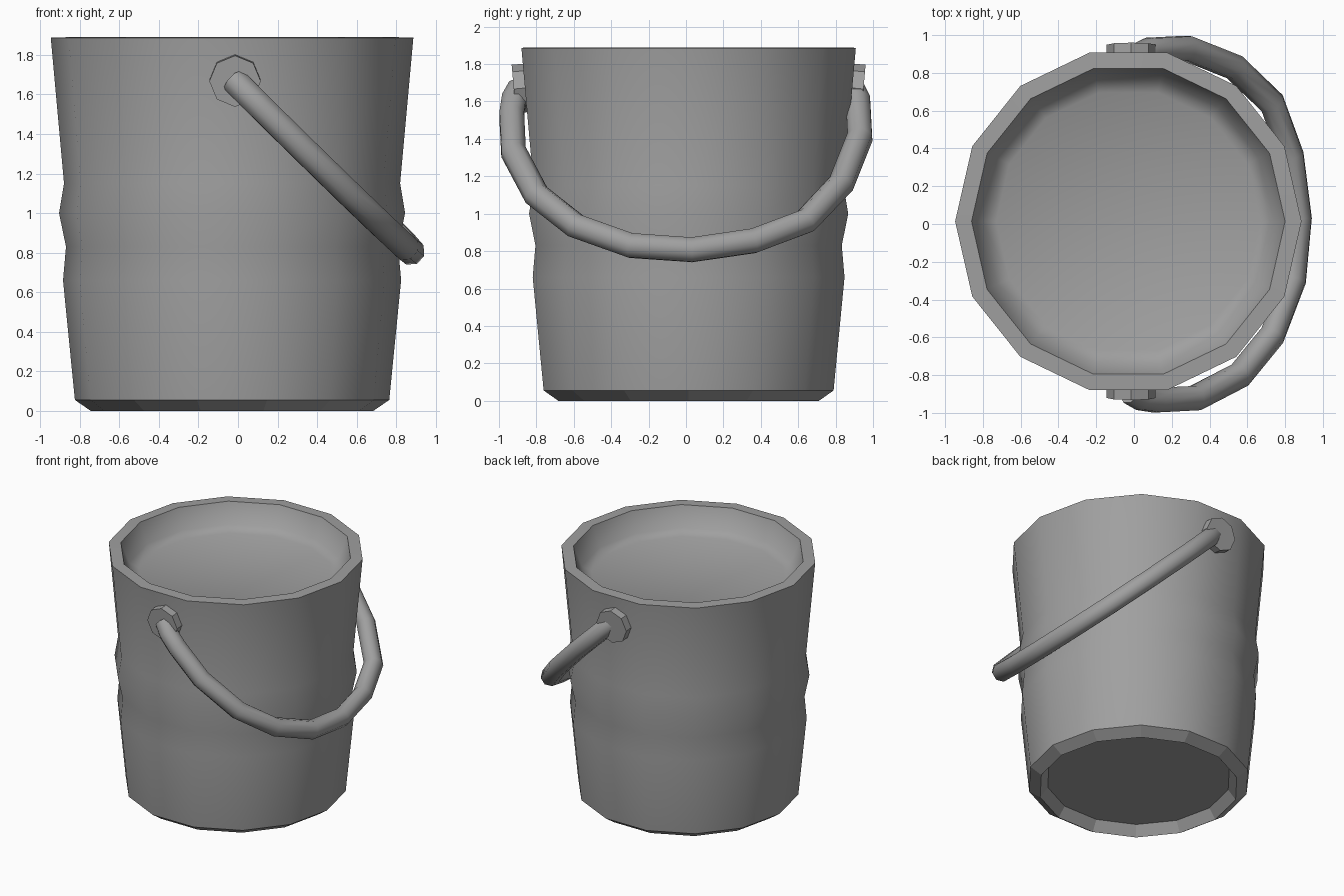
import bpy, bmesh, math
from mathutils import Matrix

cube = bpy.data.objects.get("Cube")
if cube:
    bpy.data.objects.remove(cube, do_unlink=True)

grey = bpy.data.materials.new("grey metal")
grey.use_nodes = True
colour = (0.35, 0.35, 0.35, 1)
grey.diffuse_color = colour
grey.node_tree.nodes["Principled BSDF"].inputs["Base Color"].default_value = colour

CX, CY = -0.03, 0.014   # bucket axis
SIDES = 14


def add_mesh(name, bm):
    bmesh.ops.recalc_face_normals(bm, faces=bm.faces)
    mesh = bpy.data.meshes.new(name)
    bm.to_mesh(mesh)
    bm.free()
    mesh.materials.append(grey)
    ob = bpy.data.objects.new(name, mesh)
    bpy.context.collection.objects.link(ob)
    return ob


# Bucket: one closed lathe from the recessed base, up the wall, over the rim
# and down to the shallow inner floor. Columns: radius, height, sharp edge.
profile = [
    (0.66, 0.075, True), (0.715, 0, True), (0.795, 0.055, True),
    (0.855, 0.66, False), (0.84, 0.83, False), (0.875, 1.0, False),
    (0.85, 1.15, False), (0.917, 1.887, True), (0.83, 1.89, True),
    (0.77, 1.735, False), (0.70, 1.70, False),
]
bm = bmesh.new()
rings = []
for r, z, sharp in profile:
    rings.append([bm.verts.new((CX + r * math.cos(a), CY + r * math.sin(a), z))
                  for a in (math.tau * i / SIDES for i in range(SIDES))])
for k in range(len(rings) - 1):
    for i in range(SIDES):
        j = (i + 1) % SIDES
        f = bm.faces.new((rings[k][i], rings[k][j], rings[k + 1][j], rings[k + 1][i]))
        f.smooth = k > 1          # foot stays faceted
bm.faces.new(rings[0])
bm.faces.new(rings[-1]).smooth = True
for ring, (r, z, sharp) in zip(rings, profile):
    for i in range(SIDES):
        bm.edges.get((ring[i], ring[(i + 1) % SIDES])).smooth = not sharp
add_mesh("bucket", bm)

# Handle ears: octagonal discs leaning with the wall
for name, side in (("front_ear", -1), ("back_ear", 1)):
    bm = bmesh.new()
    bmesh.ops.create_cone(bm, cap_ends=True, segments=8, radius1=0.13,
                          radius2=0.13, depth=0.07)
    bm.transform(Matrix.Translation((-0.015, CY + side * 0.9, 1.67))
                 @ Matrix.Rotation(math.radians(-95 * side), 4, 'X'))
    add_mesh(name, bm)

# Handle: round bar along a tilted arc, hanging to the left side
arc = [(-0.885, 1.67), (-0.92, 1.61), (-0.932, 1.53), (-0.922, 1.33),
       (-0.80, 1.10), (-0.59, 0.935), (-0.295, 0.83), (0.03, 0.807),
       (0.36, 0.855), (0.64, 0.96), (0.83, 1.16), (0.93, 1.41),
       (0.92, 1.60), (0.885, 1.67)]
curve = bpy.data.curves.new("handle", 'CURVE')
curve.dimensions = '3D'
curve.bevel_depth = 0.071
curve.bevel_resolution = 2
curve.use_fill_caps = True
spline = curve.splines.new('POLY')
spline.points.add(len(arc) - 1)
for p, (y, z) in zip(spline.points, arc):
    p.co = (-0.02 + (1.67 - z) * 1.015 + 0.02 * (y + 0.9), y, z, 1)
curve.materials.append(grey)
handle = bpy.data.objects.new("handle", curve)
bpy.context.collection.objects.link(handle)
bpy.ops.object.select_all(action='DESELECT')
handle.select_set(True)
bpy.context.view_layer.objects.active = handle
bpy.ops.object.convert(target='MESH')
bpy.ops.object.shade_smooth_by_angle(angle=math.radians(60))
